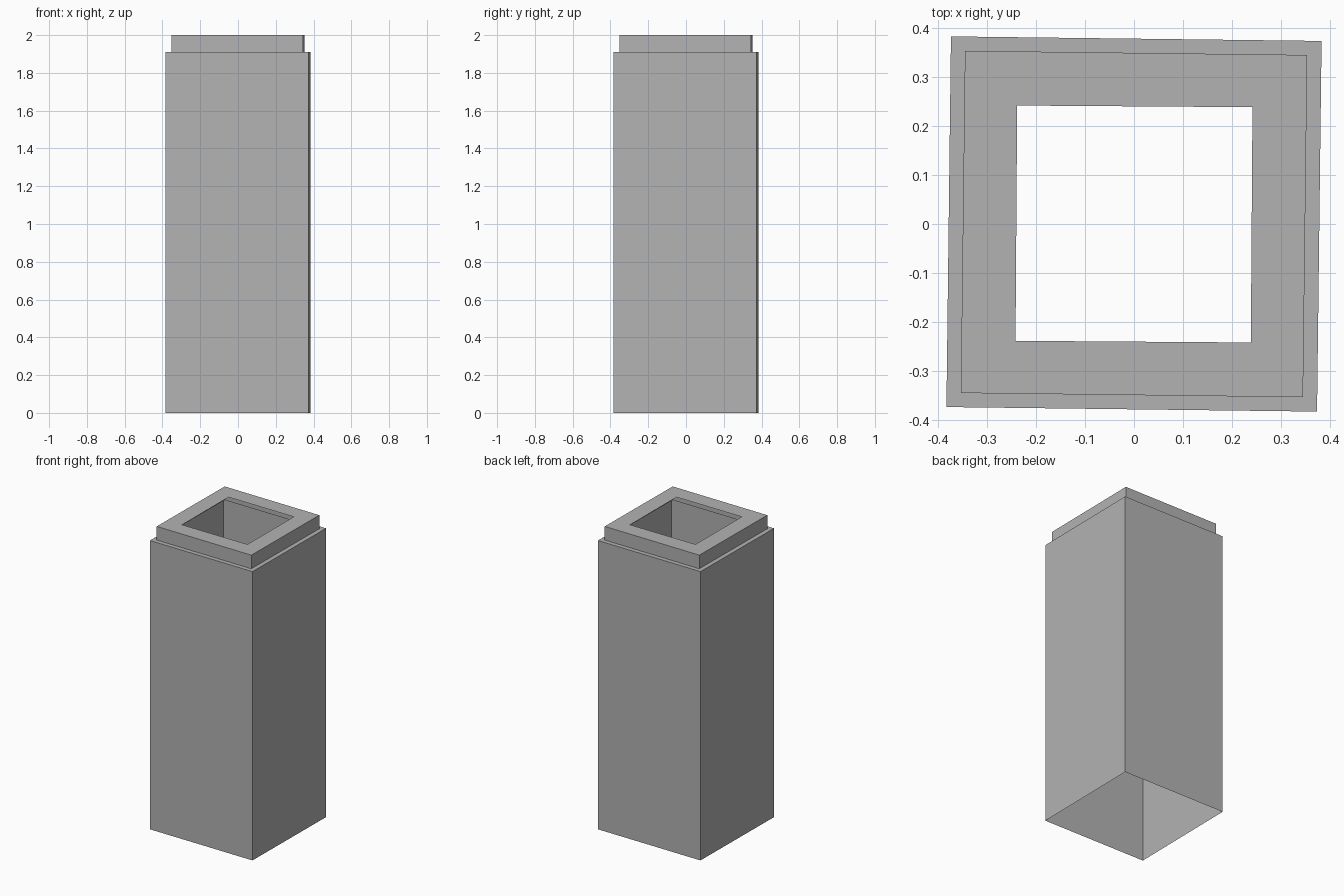
import bpy
import bmesh
from math import radians, sin, cos, pi, sqrt

cube = bpy.data.objects.get("Cube")
if cube:
    bpy.data.objects.remove(cube, do_unlink=True)

grey = bpy.data.materials.new("clay_grey")
grey.use_nodes = True
colour = (0.45, 0.45, 0.45, 1)
grey.diffuse_color = colour
grey.node_tree.nodes["Principled BSDF"].inputs["Base Color"].default_value = colour


def square_ring(bm, half, z, turn):
    """Four corner vertices of a slightly turned square."""
    angles = [radians(turn) + pi / 4 + i * pi / 2 for i in range(4)]
    r = half * sqrt(2)
    return [bm.verts.new((r * cos(a), r * sin(a), z)) for a in angles]


def square_shell(name, sections):
    """Thin-walled shell running through a list of square sections."""
    bm = bmesh.new()
    rings = [square_ring(bm, *s) for s in sections]
    for low, high in zip(rings, rings[1:]):
        for i in range(4):
            j = (i + 1) % 4
            bm.faces.new((low[i], low[j], high[j], high[i]))
    mesh = bpy.data.meshes.new(name)
    bm.to_mesh(mesh)
    bm.free()
    mesh.materials.append(grey)
    obj = bpy.data.objects.new(name, mesh)
    bpy.context.collection.objects.link(obj)
    return obj


# Flue: open base, tall walls, ledge, short neck, and a flat rim round the hole
square_shell("flue_shell", [
    (0.378, 0, -0.7),
    (0.378, 1.91, -0.7),
    (0.349, 1.91, -0.7),
    (0.349, 2, -0.7),
    (0.24, 2, -0.4),
])
